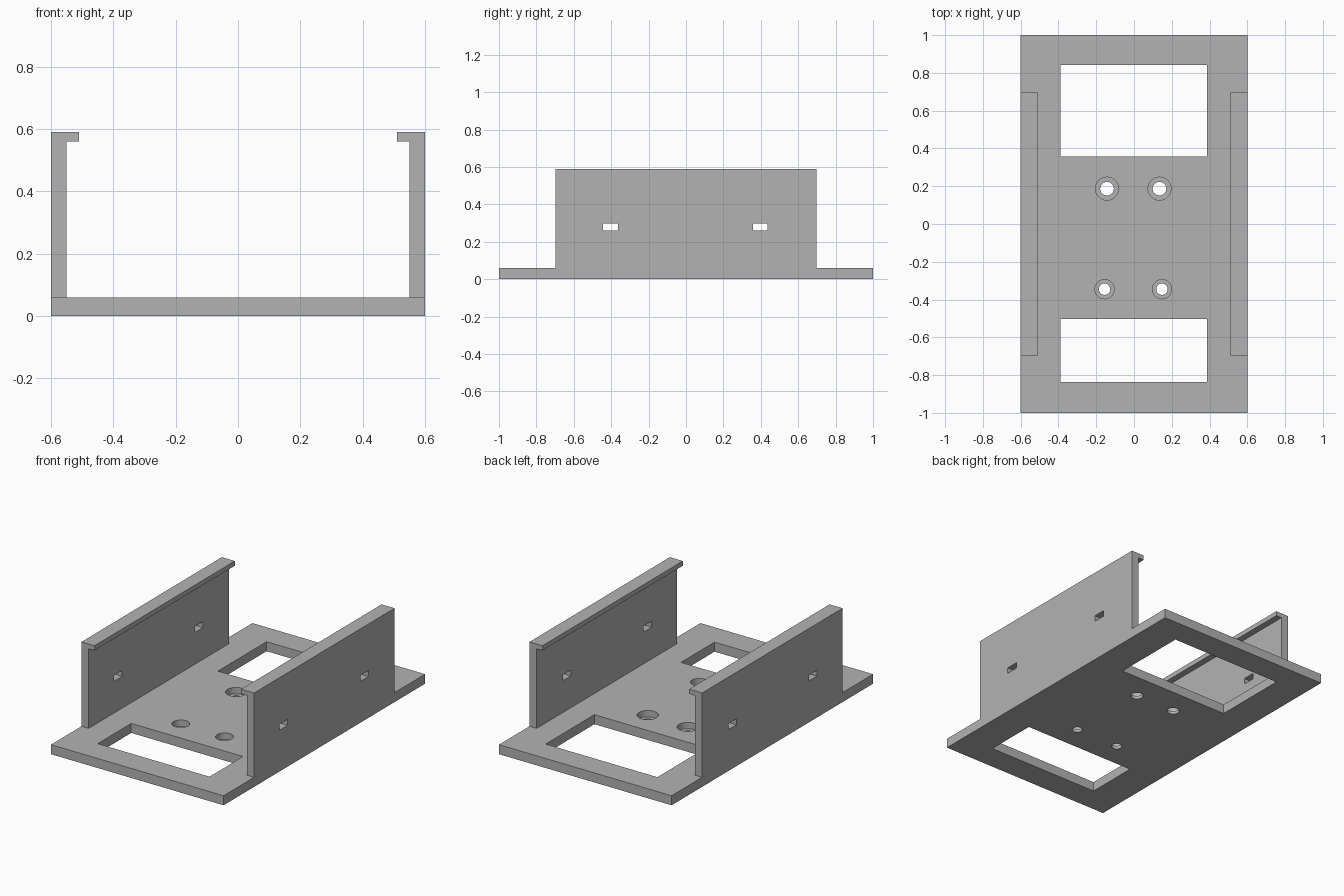
import bpy, bmesh, math

if "Cube" in bpy.data.objects:
    bpy.data.objects.remove(bpy.data.objects["Cube"])

T = 0.06          # base plate thickness
TOP = 0.59        # top of the side walls

grey = bpy.data.materials.new("plain_grey")
grey.diffuse_color = (0.45, 0.45, 0.45, 1)
grey.use_nodes = True
grey.node_tree.nodes["Principled BSDF"].inputs["Base Color"].default_value = grey.diffuse_color


def make_object(name, bm):
    bmesh.ops.recalc_face_normals(bm, faces=bm.faces)
    mesh = bpy.data.meshes.new(name)
    bm.to_mesh(mesh)
    bm.free()
    mesh.materials.append(grey)
    obj = bpy.data.objects.new(name, mesh)
    bpy.context.collection.objects.link(obj)
    return obj


def add_box(bm, x0, x1, y0, y1, z0, z1):
    verts = bmesh.ops.create_cube(bm, size=1)["verts"]
    for v in verts:
        v.co.x = x1 if v.co.x > 0 else x0
        v.co.y = y1 if v.co.y > 0 else y0
        v.co.z = z1 if v.co.z > 0 else z0


def add_stepped_drill(bm, x, y, r_head, r_shaft, floor, n=40):
    """Closed solid of revolution: narrow shaft below, wide head above."""
    rings = []
    for r, z in ((r_shaft, -0.1), (r_shaft, floor), (r_head, floor), (r_head, 0.2)):
        rings.append([bm.verts.new((x + r * math.cos(2 * math.pi * i / n),
                                    y + r * math.sin(2 * math.pi * i / n), z))
                      for i in range(n)])
    for a, b in zip(rings, rings[1:]):
        for i in range(n):
            j = (i + 1) % n
            bm.faces.new((a[i], a[j], b[j], b[i]))
    bm.faces.new(rings[0])
    bm.faces.new(rings[-1])


def cut(target, cutter):
    cutter.hide_render = True
    mod = target.modifiers.new("cut", 'BOOLEAN')
    mod.operation = 'DIFFERENCE'
    mod.solver = 'EXACT'
    mod.object = cutter
    bpy.context.view_layer.objects.active = target
    bpy.ops.object.modifier_apply(modifier=mod.name)
    bpy.data.objects.remove(cutter)


# Base plate
bm = bmesh.new()
add_box(bm, -0.6, 0.6, -1, 1, 0, T)
base = make_object("base_plate", bm)

# Two windows and four counterbored screw holes in the base
bm = bmesh.new()
add_box(bm, -0.39, 0.387, 0.357, 0.841, -0.1, 0.2)
add_box(bm, -0.39, 0.387, -0.836, -0.503, -0.1, 0.2)
for side in (-1, 1):
    add_stepped_drill(bm, -0.004 + side * 0.139, 0.187, 0.061, 0.036, 0.02)
    add_stepped_drill(bm, -0.004 + side * 0.152, -0.345, 0.051, 0.03, 0.02)
cut(base, make_object("base_cutter", bm))

# Side walls with an inward lip along the top, each with two slots
PROFILE = [(0.6, T), (0.6, TOP), (0.51, TOP), (0.51, 0.56), (0.55, 0.56), (0.55, T)]
for side, name in ((-1, "left_wall"), (1, "right_wall")):
    bm = bmesh.new()
    face = bm.faces.new([bm.verts.new((side * x, -0.697, z)) for x, z in PROFILE])
    ext = bmesh.ops.extrude_face_region(bm, geom=[face])["geom"]
    bmesh.ops.translate(bm, vec=(0, 1.394, 0),
                        verts=[g for g in ext if isinstance(g, bmesh.types.BMVert)])
    wall = make_object(name, bm)

    bm = bmesh.new()
    for y in (-0.404, 0.397):
        add_box(bm, side * 0.575 - 0.1, side * 0.575 + 0.1, y - 0.04, y + 0.04, 0.26, 0.297)
    cut(wall, make_object("slot_cutter", bm))

# Smooth round hole walls, crisp edges elsewhere
bpy.ops.object.select_all(action='DESELECT')
base.select_set(True)
bpy.context.view_layer.objects.active = base
bpy.ops.object.shade_smooth_by_angle(angle=math.radians(30))
